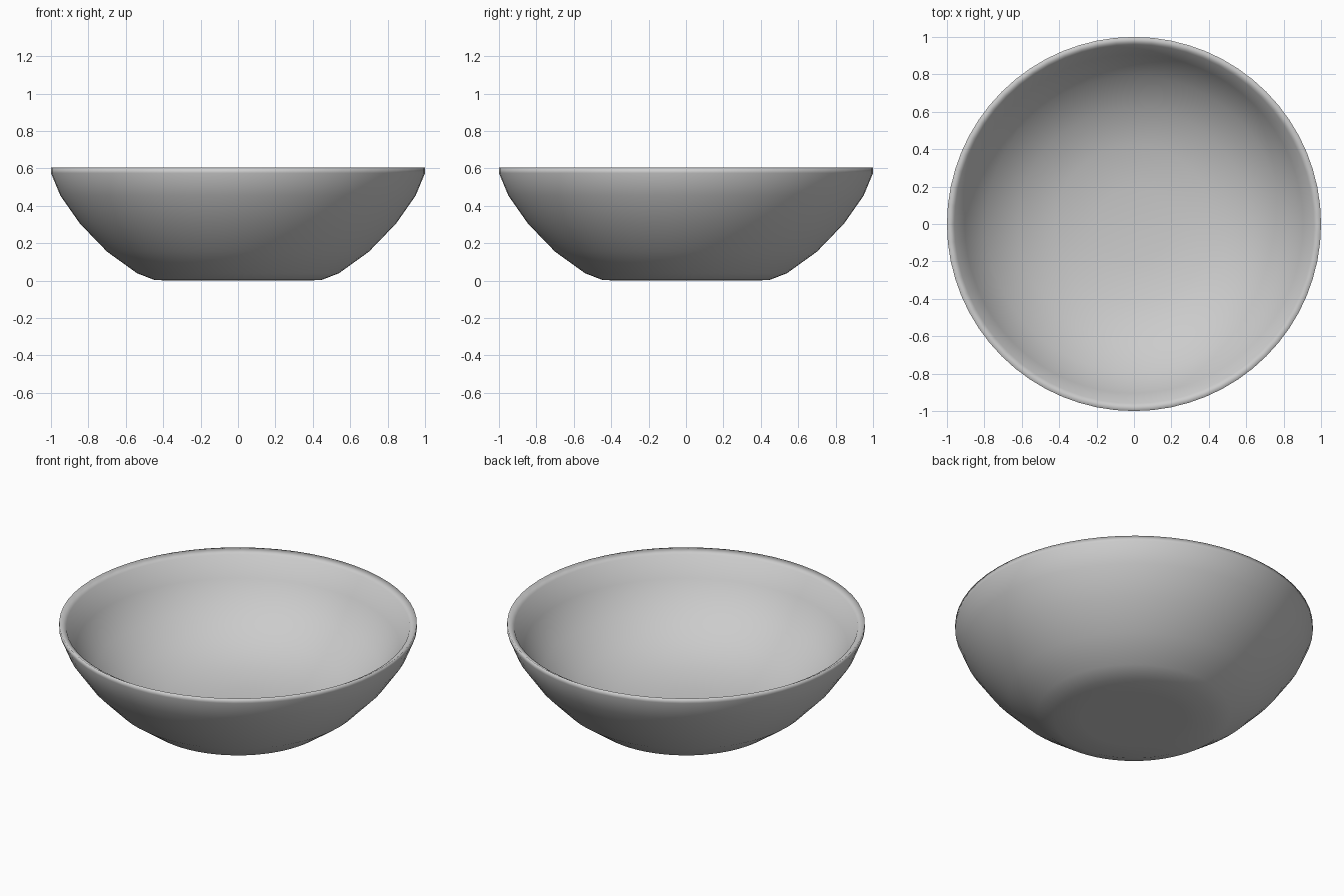
import bpy, bmesh, math

if "Cube" in bpy.data.objects:
    bpy.data.objects.remove(bpy.data.objects["Cube"])

SEGMENTS = 64

# Half cross-section (radius, height): outside from foot to rim, then inside to floor
profile = [
    (0.0, 0.0), (0.30, 0.0), (0.445, 0.003), (0.54, 0.04), (0.70, 0.155), (0.845, 0.305),
    (0.95, 0.455), (1.0, 0.575), (1.0, 0.606),
    (0.96, 0.583), (0.905, 0.46), (0.79, 0.32),
    (0.62, 0.20), (0.42, 0.13), (0.20, 0.105), (0.0, 0.10),
]

# Lathe the bowl around the z axis
bm = bmesh.new()
verts = [bm.verts.new((r, 0, z)) for r, z in profile]
edges = [bm.edges.new(pair) for pair in zip(verts, verts[1:])]
bmesh.ops.spin(bm, geom=verts + edges, cent=(0, 0, 0), axis=(0, 0, 1),
               angle=math.tau, steps=SEGMENTS, use_duplicate=False)
bmesh.ops.remove_doubles(bm, verts=bm.verts, dist=1e-4)
bmesh.ops.recalc_face_normals(bm, faces=bm.faces)
for face in bm.faces:
    face.smooth = True

mesh = bpy.data.meshes.new("bowl")
bm.to_mesh(mesh)
bm.free()
bowl = bpy.data.objects.new("bowl", mesh)
bpy.context.collection.objects.link(bowl)
